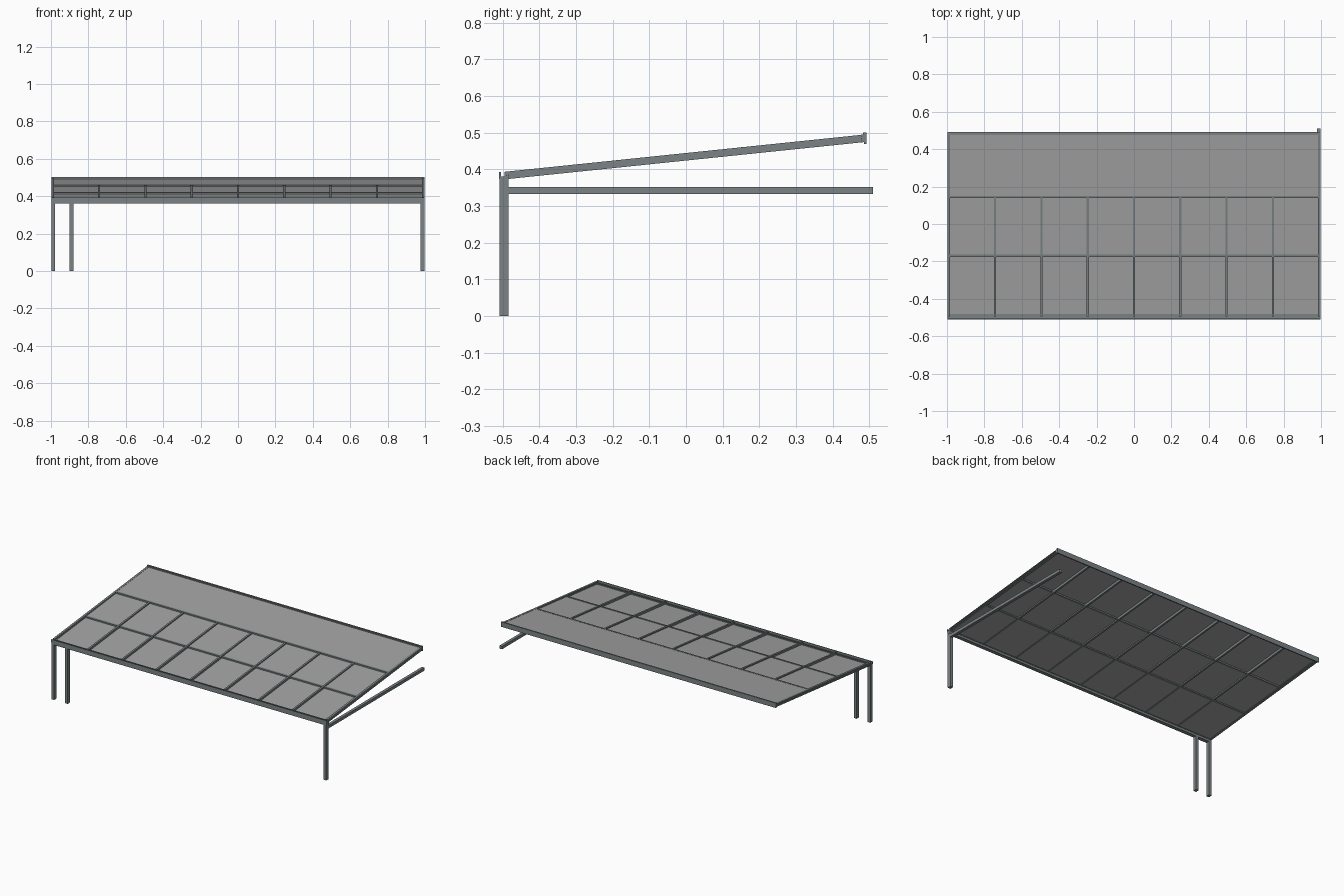
import bpy, bmesh

if "Cube" in bpy.data.objects:
    bpy.data.objects.remove(bpy.data.objects["Cube"])

SLOPE = (0.484 - 0.383) / 0.975   # roof centre line rise per unit depth
Y0, Y1 = -0.495, 0.482


def roof_z(y):
    return 0.383 + (y + 0.495) * SLOPE


def prism(name, profile, x0, x1):
    """Extrude a closed (y, z) outline along x."""
    bm = bmesh.new()
    a = [bm.verts.new((x0, y, z)) for y, z in profile]
    b = [bm.verts.new((x1, y, z)) for y, z in profile]
    n = len(profile)
    bm.faces.new(a)
    bm.faces.new(b[::-1])
    for i in range(n):
        j = (i + 1) % n
        bm.faces.new((a[i], b[i], b[j], a[j]))
    bmesh.ops.recalc_face_normals(bm, faces=bm.faces)
    me = bpy.data.meshes.new(name)
    bm.to_mesh(me)
    bm.free()
    ob = bpy.data.objects.new(name, me)
    bpy.context.collection.objects.link(ob)
    if mat:
        me.materials.append(mat)
    return ob


def box(name, x0, x1, y0, y1, z0, z1):
    return prism(name, [(y0, z0), (y1, z0), (y1, z1), (y0, z1)], x0, x1)


def sloped(name, x0, x1, y0, y1, lo, hi):
    """Bar following the roof pitch, lo/hi measured from its centre line."""
    return prism(name, [(y0, roof_z(y0) + lo), (y1, roof_z(y1) + lo),
                        (y1, roof_z(y1) + hi), (y0, roof_z(y0) + hi)], x0, x1)


def colour(name, rgb):
    m = bpy.data.materials.new(name)
    m.diffuse_color = (*rgb, 1)
    m.use_nodes = True
    m.node_tree.nodes["Principled BSDF"].inputs["Base Color"].default_value = m.diffuse_color
    return m


frame = colour("frame_grey", (0.20, 0.23, 0.24))
glass = colour("panel_grey", (0.36, 0.36, 0.36))

mat = frame
# Posts under the front beam
for name, x in (("left_post", -0.988), ("inner_left_post", -0.89), ("right_post", 0.986)):
    box(name, x - 0.01, x + 0.01, -0.508, -0.484, 0, 0.362)

# Front gutter beam with a raised lip
prism("front_beam", [(-0.508, 0.36), (-0.484, 0.36), (-0.484, 0.386), (-0.490, 0.386),
                     (-0.490, 0.380), (-0.505, 0.380), (-0.505, 0.393), (-0.51, 0.393),
                     (-0.51, 0.374), (-0.508, 0.374)], -0.998, 0.998)

# Horizontal side beam on the right
box("side_beam", 0.978, 0.997, -0.485, 0.51, 0.333, 0.352)

# Rear wall profile
prism("rear_beam", [(0.477, 0.475), (0.486, 0.475), (0.486, 0.469), (0.492, 0.469),
                    (0.492, 0.501), (0.483, 0.501), (0.483, 0.495), (0.477, 0.495)],
      -0.998, 0.998)

# Side rails: a web with three track flanges
for s, side in ((-1, "left"), (1, "right")):
    xs = sorted((s * 0.988, s * 0.993))
    sloped(side + "_rail_web", *xs, Y0, Y1, -0.010, 0.010)
    xs = sorted((s * 0.983, s * 0.997))
    for k, c in enumerate((-0.009, -0.003, 0.003, 0.009)):
        sloped(f"{side}_rail_flange_{k}", *xs, Y0, Y1, c - 0.0013, c + 0.0013)

# Seven intermediate rafters
for i in range(1, 8):
    x = -0.99 + i * 0.2475
    sloped(f"rafter_{i}", x - 0.006, x + 0.006, Y0, Y1, -0.010, 0.0085)

# Roof panels, each row one track lower towards the front
mat = glass
rows = (("front_panel", -0.495, -0.165, -0.006),
        ("middle_panel", -0.175, 0.15, 0.0),
        ("rear_panel", 0.14, 0.482, 0.0075))
for name, y0, y1, h in rows:
    sloped(name, -0.988, 0.988, y0, y1, h - 0.0015, h + 0.0015)

# Cross bars where the panel rows overlap
mat = frame
for name, y, lo, hi in (("front_cross_bar", -0.487, -0.010, -0.002),
                        ("middle_cross_bar", -0.17, -0.009, 0.004),
                        ("rear_cross_bar", 0.145, -0.003, 0.0105)):
    sloped(name, -0.988, 0.988, y - 0.006, y + 0.006, lo, hi)
